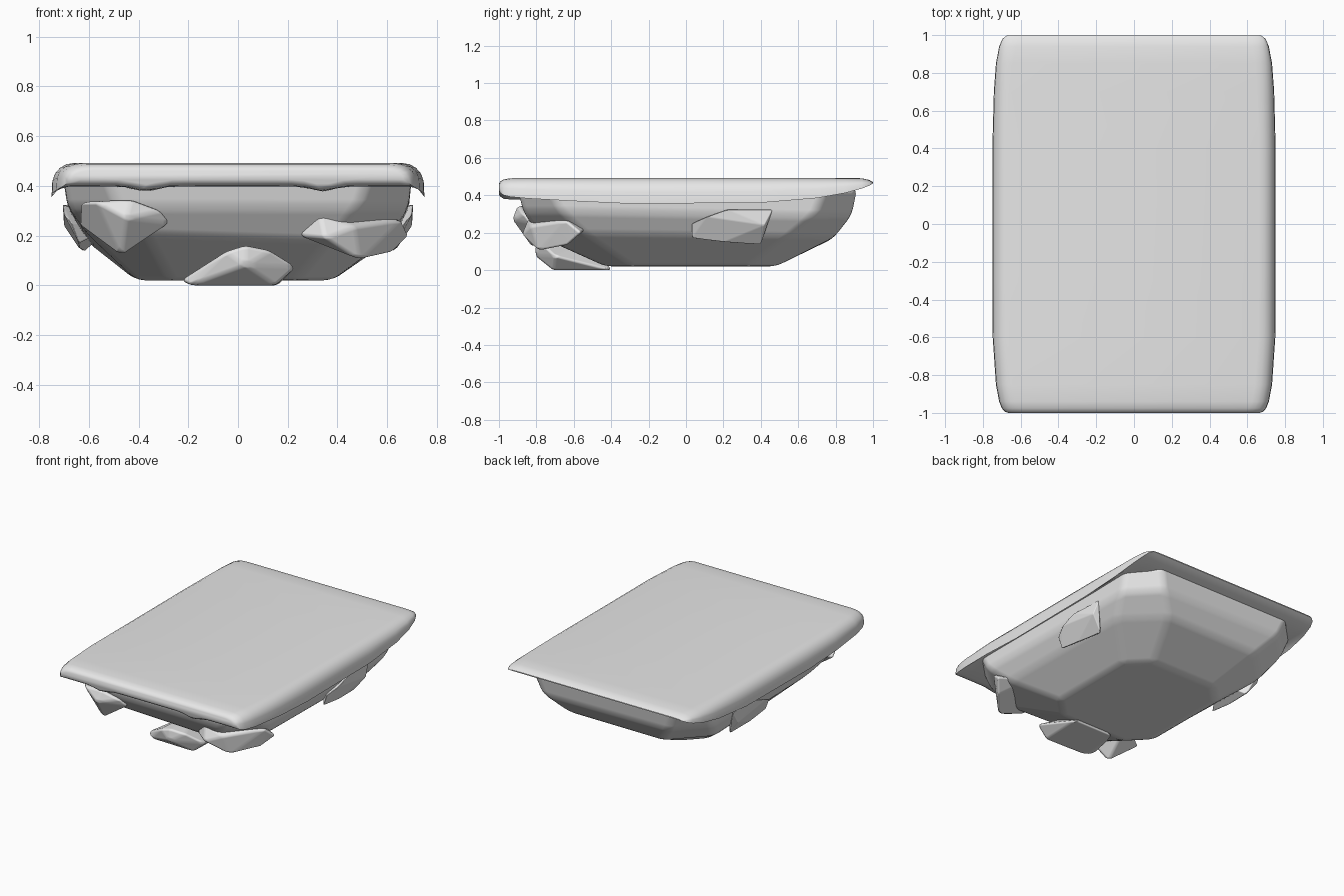
import bpy, bmesh, math, random
from mathutils import Vector

random.seed(4)
cube = bpy.data.objects.get("Cube")
if cube:
    bpy.data.objects.remove(cube, do_unlink=True)

stone = bpy.data.materials.new("grey stone")
stone.use_nodes = True
stone.diffuse_color = (0.8, 0.8, 0.8, 1)
stone.node_tree.nodes["Principled BSDF"].inputs["Base Color"].default_value = (0.8, 0.8, 0.8, 1)


def finish(name, bm, bevel=0.0, angle=180):
    """Turn a bmesh into a smooth shaded object, with optional soft edges."""
    bmesh.ops.recalc_face_normals(bm, faces=bm.faces[:])
    mesh = bpy.data.meshes.new(name)
    bm.to_mesh(mesh)
    bm.free()
    mesh.materials.append(stone)
    ob = bpy.data.objects.new(name, mesh)
    bpy.context.collection.objects.link(ob)
    bpy.ops.object.select_all(action='DESELECT')
    ob.select_set(True)
    bpy.context.view_layer.objects.active = ob
    bpy.ops.object.shade_smooth_by_angle(angle=math.radians(angle))
    if bevel:
        mod = ob.modifiers.new("soft edges", 'BEVEL')
        mod.width = bevel
        mod.segments = 3
        mod.limit_method = 'ANGLE'
        mod.angle_limit = math.radians(8)
        mod.harden_normals = True
    return ob


def loft(rings):
    """Skin a list of equal closed rings and cap both ends."""
    bm = bmesh.new()
    loops = [[bm.verts.new(p) for p in ring] for ring in rings]
    n = len(loops[0])
    for a, b in zip(loops, loops[1:]):
        for i in range(n):
            j = (i + 1) % n
            bm.faces.new((a[i], a[j], b[j], b[i]))
    bm.faces.new(loops[0])
    bm.faces.new(loops[-1])
    return bm


# Top slab: cross-sections along y as (y, half width, top, drooping edge, underside)
stations = [
    (-1.0, .665, .462, .425, .425), (-.993, .685, .474, .412, .412),
    (-.975, .700, .485, .401, .401), (-.94, .714, .491, .392, .398),
    (-.85, .731, .492, .383, .398), (-.6, .748, .492, .369, .40),
    (-.3, .75, .492, .355, .40), (.4, .75, .492, .36, .40),
    (.7, .742, .492, .385, .405), (.85, .731, .492, .412, .415),
    (.94, .714, .491, .436, .436), (.98, .697, .482, .452, .452),
    (1.0, .67, .470, .463, .463)]


def slab_ring(y, w, top, edge, under):
    h = top - edge
    side = [(w - .09, top), (w - .06, top - .04 * h), (w - .035, top - .14 * h),
            (w - .014, top - .32 * h), (w - .003, top - .55 * h), (w, edge)]
    pts = [(-x, z) for x, z in reversed(side)] + side
    # underside runs back from left to right, with two small sags at the front
    for i in range(25):
        x = (w - .035) * (1 - i / 12)
        sag = sum(math.exp(-((x - c) / .06) ** 2) for c in (-.37, .34))
        pts.append((x, under - (.02 * sag if y < -.8 else 0)))
    return [(x, y, z) for x, z in pts]


finish("top_slab", loft([slab_ring(*s) for s in stations]), angle=50)


# Rock body: chamfered rings from the flat bottom up into the slab
def body_ring(z, x0, x1, y0, y1, c, wobble):
    pts = [(x0 + c, y0), (x1 - c, y0), (x1, y0 + c), (x1, y1 - c),
           (x1 - c, y1), (x0 + c, y1), (x0, y1 - c), (x0, y0 + c)]
    return [(x, y, z + random.uniform(-wobble, wobble)) for x, y in pts]


finish("rock_body", loft([
    body_ring(.02, -.41, .38, -.43, .48, .14, 0),
    body_ring(.19, -.61, .61, -.78, .79, .24, .025),
    body_ring(.30, -.685, .685, -.87, .885, .2, .02),
    body_ring(.44, -.705, .70, -.90, .915, .17, 0)]), bevel=.035)


# Loose rocks: convex lumps wrapped around a few corners
def rock(name, points, bevel=.014):
    bm = bmesh.new()
    for p in points:
        bm.verts.new(Vector(p))
    hull = bmesh.ops.convex_hull(bm, input=bm.verts[:])
    bmesh.ops.delete(bm, geom=[v for v in bm.verts if not v.link_faces], context='VERTS')
    bmesh.ops.dissolve_limit(bm, angle_limit=math.radians(6), verts=bm.verts[:], edges=bm.edges[:])
    return finish(name, bm, bevel)


rock("front_right_rock", [
    (-.635, -.80, .335), (-.57, -.89, .335), (-.43, -.90, .345), (-.45, -.93, .27),
    (-.31, -.87, .30), (-.27, -.83, .25), (-.47, -.82, .115), (-.64, -.72, .24),
    (-.45, -.6, .3)])
rock("front_left_rock", [
    (.33, -.84, .285), (.24, -.80, .20), (.35, -.88, .19), (.47, -.83, .235),
    (.66, -.64, .265), (.69, -.56, .20), (.62, -.64, .13), (.49, -.79, .10),
    (.45, -.5, .25)])
rock("bottom_rock", [
    (-.23, -.66, .02), (-.19, -.70, 0), (.15, -.71, 0), (.16, -.40, 0), (-.16, -.40, 0),
    (-.05, -.79, .135), (.03, -.80, .16), (.13, -.77, .14), (.235, -.70, .075),
    (.03, -.81, .08), (0, -.5, .15)])
for side, name in ((1, "left_side_rock"), (-1, "right_side_rock")):
    rock(name, [(side * x, y, z) for x, y, z in (
        (.67, .03, .25), (.64, .03, .17), (.70, .11, .285), (.705, .22, .325),
        (.69, .465, .325), (.70, .42, .24), (.62, .40, .135), (.64, .2, .15),
        (.5, .25, .24))])
